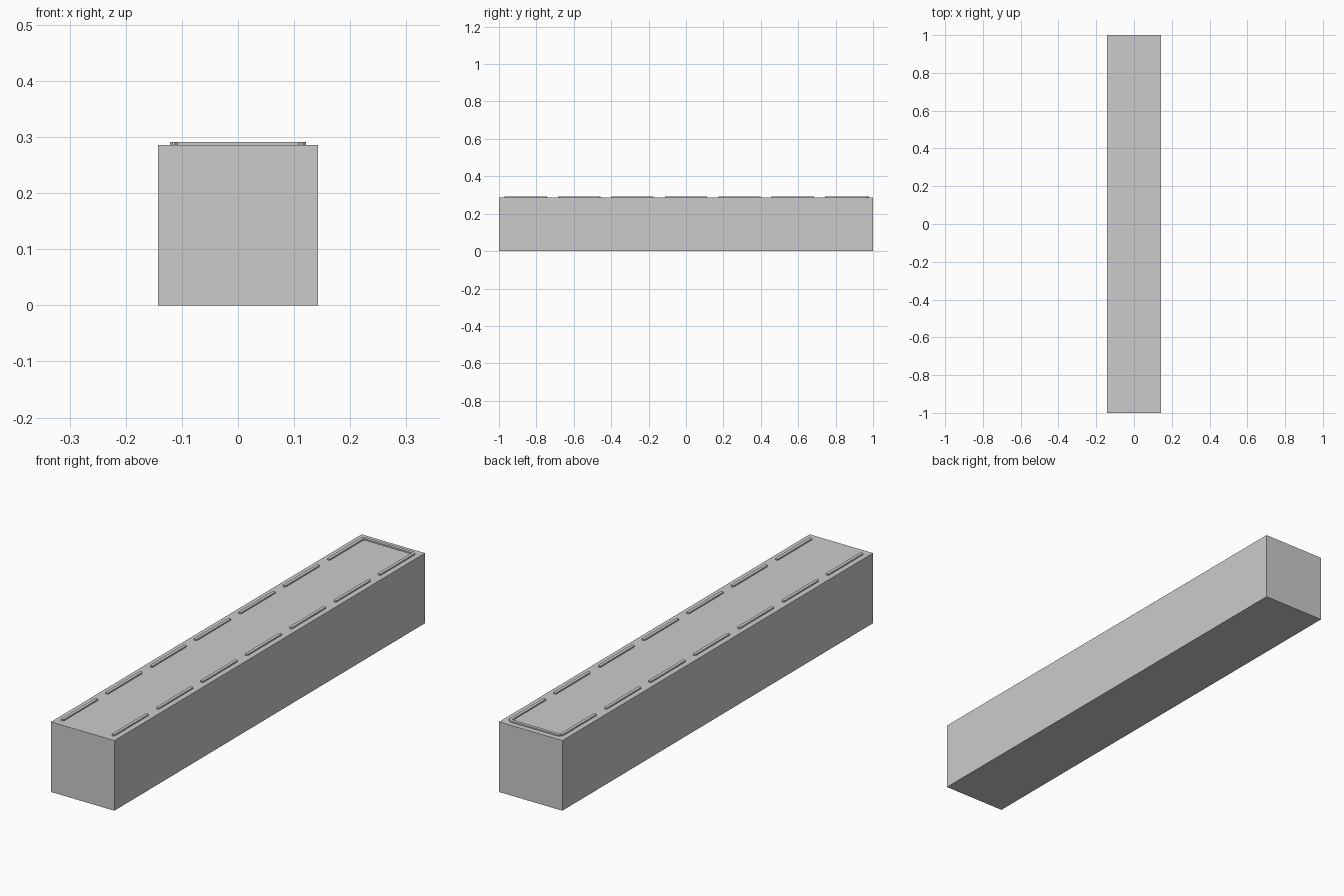
import bpy, bmesh

if "Cube" in bpy.data.objects:
    bpy.data.objects.remove(bpy.data.objects["Cube"])

UNIT = 2 / 7          # the beam is seven square modules long
H = UNIT
RAISE = 0.0055        # height of the raised strips


def add_mesh(name, bm):
    bmesh.ops.recalc_face_normals(bm, faces=bm.faces)
    mesh = bpy.data.meshes.new(name)
    bm.to_mesh(mesh)
    bm.free()
    obj = bpy.data.objects.new(name, mesh)
    bpy.context.collection.objects.link(obj)
    return obj


def add_box(name, size, center):
    bm = bmesh.new()
    bmesh.ops.create_cube(bm, size=1)
    for v in bm.verts:
        v.co = [v.co[i] * size[i] + center[i] for i in range(3)]
    return add_mesh(name, bm)


def add_strip(name, center, length, width, along_y):
    # flat bar with clipped corners
    a, b, c = length / 2, width / 2, width * 0.3
    outline = [(a - c, b), (a, b - c), (a, c - b), (a - c, -b),
               (c - a, -b), (-a, c - b), (-a, b - c), (c - a, b)]
    bm = bmesh.new()
    verts = []
    for u, w in outline:
        x, y = (w, u) if along_y else (u, w)
        verts.append(bm.verts.new((center[0] + x, center[1] + y, H)))
    face = bm.faces.new(verts)
    ext = bmesh.ops.extrude_face_region(bm, geom=[face], use_keep_orig=True)
    top = [g for g in ext["geom"] if isinstance(g, bmesh.types.BMVert)]
    bmesh.ops.translate(bm, verts=top, vec=(0, 0, RAISE))
    return add_mesh(name, bm)


# main beam
add_box("beam", (UNIT, 2, H), (0, 0, H / 2))

# seven raised strips along each long edge
for i in range(7):
    y = (i - 3) * UNIT
    for side, label in ((-1, "left"), (1, "right")):
        add_strip(f"{label}_strip_{i + 1}", (side * 0.1145, y), 0.226, 0.013, True)

# single raised strip across the back end
add_strip("back_strip", (0, 1 - UNIT / 2 + 0.1145), 0.226, 0.013, False)
